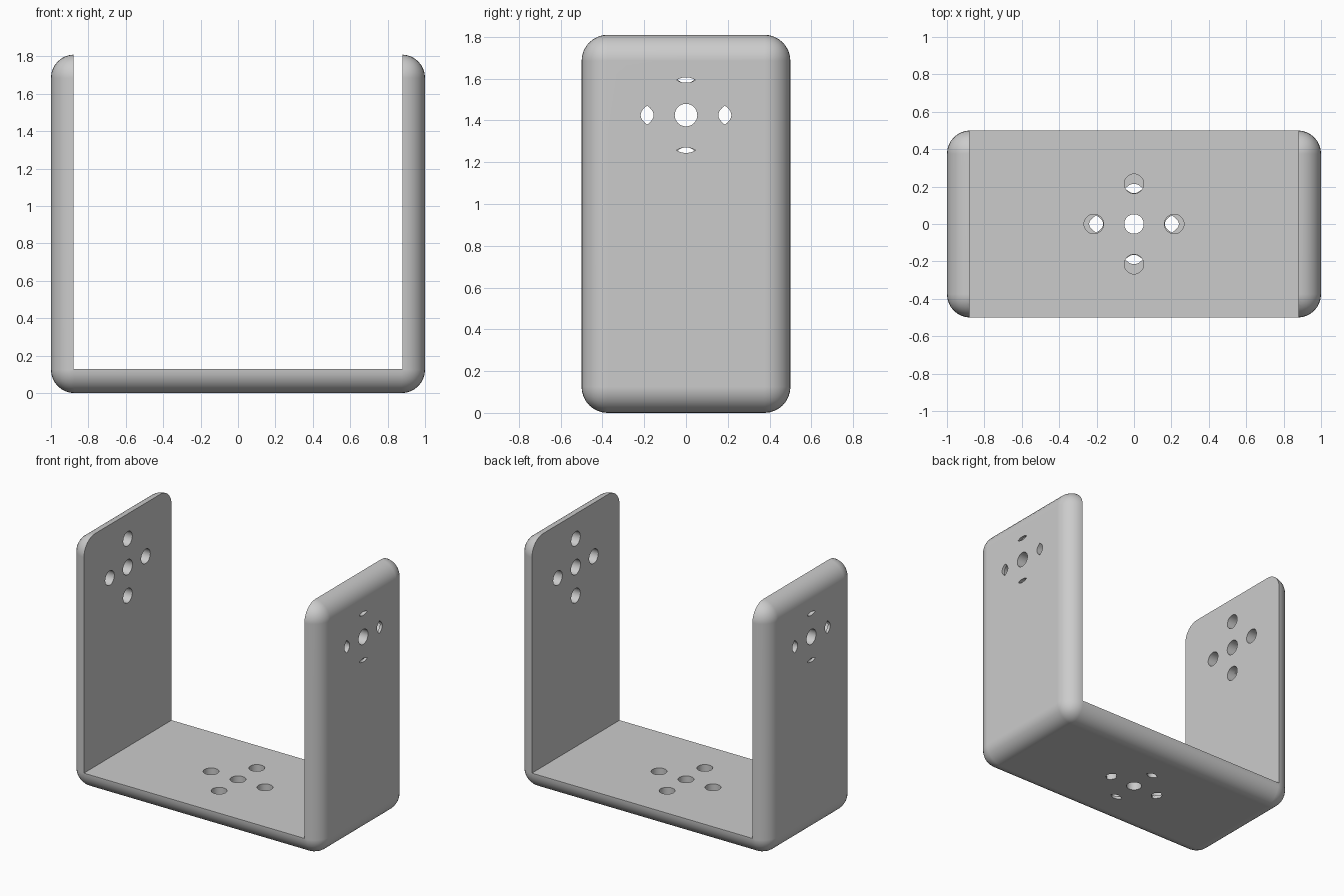
import bpy
import bmesh
from math import cos, sin, pi, radians
from mathutils import Matrix, Vector

if "Cube" in bpy.data.objects:
    bpy.data.objects.remove(bpy.data.objects["Cube"])

HEIGHT, WALL, FLOOR, ROUND = 1.81, 0.12, 0.13, 0.125
SKIN = 0.02  # thin outer layer left behind each screw pocket

grey = bpy.data.materials.new("light grey")
grey.use_nodes = True
colour = (0.6, 0.6, 0.6, 1)
grey.diffuse_color = colour
grey.node_tree.nodes["Principled BSDF"].inputs["Base Color"].default_value = colour


def make_object(name, bm):
    bmesh.ops.recalc_face_normals(bm, faces=bm.faces)
    mesh = bpy.data.meshes.new(name)
    bm.to_mesh(mesh)
    bm.free()
    obj = bpy.data.objects.new(name, mesh)
    bpy.context.scene.collection.objects.link(obj)
    return obj


def box(name, size, centre):
    bm = bmesh.new()
    bmesh.ops.create_cube(bm, size=1)
    bmesh.ops.scale(bm, vec=size, verts=bm.verts)
    bmesh.ops.translate(bm, vec=centre, verts=bm.verts)
    return make_object(name, bm)


def circle(u, v, radius, count=32):
    return [(u + radius * cos(2 * pi * i / count), v + radius * sin(2 * pi * i / count))
            for i in range(count)]


def lens(near, far, half, direction, count=10):
    """Pointed oval lying across the given direction from the pattern centre."""
    mid, bulge = (near + far) / 2, (far - near) / 2
    steps = [-1 + 2 * i / count for i in range(count + 1)]
    outline = [(mid + bulge * (1 - t * t), half * t) for t in steps]
    outline += [(mid - bulge * (1 - t * t), half * t) for t in reversed(steps[1:-1])]
    du, dv = direction
    return [(a * du - b * dv, a * dv + b * du) for a, b in outline]


def prism(bm, outline, frame, low, high):
    bottom = [bm.verts.new(frame @ Vector((u, v, low))) for u, v in outline]
    top = [bm.verts.new(frame @ Vector((u, v, high))) for u, v in outline]
    bm.faces.new(bottom)
    bm.faces.new(top)
    for i in range(len(outline)):
        j = (i + 1) % len(outline)
        bm.faces.new((bottom[i], bottom[j], top[j], top[i]))


def face_frame(u, v, w, origin):
    """Local axes of a plate: w points out of the bracket."""
    return Matrix.Translation(origin) @ Matrix((u, v, w)).transposed().to_4x4()


# Plates: frame, pocket distance, hole radius, near edge, far edge along u and v
X, Y, Z = Vector((1, 0, 0)), Vector((0, 1, 0)), Vector((0, 0, 1))
plates = [(face_frame(X, Y, -Z, (0, 0, 0)), 0.215, 0.052, 0.165, 0.24, 0.215)]
for side in (-1, 1):
    plates.append((face_frame(Y, Z, side * X, (side, 0, 1.425)),
                   0.205, 0.054, 0.155, 0.217, 0.181))

# Hole cutters: round pockets from inside, narrow openings through the skin
pockets, openings = bmesh.new(), bmesh.new()
for frame, distance, radius, near, far_u, far_v in plates:
    prism(openings, circle(0, 0, radius), frame, -0.2, 0.1)
    for du, dv in ((1, 0), (-1, 0), (0, 1), (0, -1)):
        prism(pockets, circle(du * distance, dv * distance, 0.052), frame, -0.2, -SKIN)
        far = far_u if du else far_v
        prism(openings, lens(near, far, 0.046, (du, dv)), frame, -0.07, 0.1)

# Bracket: rounded block, hollowed to a U, then drilled
bracket = box("bracket", (2, 1, HEIGHT), (0, 0, HEIGHT / 2))
bracket.data.materials.append(grey)
bevel = bracket.modifiers.new("rounded edges", "BEVEL")
bevel.width, bevel.segments = ROUND, 8

cutters = [
    box("cavity_cutter", (2 - 2 * WALL, 2, 4), (0, 0, FLOOR + 2)),
    make_object("pocket_cutter", pockets),
    make_object("opening_cutter", openings),
]
for cutter in cutters:
    cutter.hide_render = True
    cut = bracket.modifiers.new(cutter.name, "BOOLEAN")
    cut.operation, cut.solver, cut.object = "DIFFERENCE", "EXACT", cutter

# Bake the cuts and drop the cutters
bpy.context.view_layer.update()
depsgraph = bpy.context.evaluated_depsgraph_get()
baked = bpy.data.meshes.new_from_object(bracket.evaluated_get(depsgraph))
bracket.modifiers.clear()
bracket.data = baked
baked.name = "bracket"
baked.materials.clear()
baked.materials.append(grey)
for polygon in baked.polygons:
    polygon.material_index = 0
for cutter in cutters:
    bpy.data.objects.remove(cutter)

# Smooth rounded edges, crisp inner edges and holes
bpy.ops.object.select_all(action="DESELECT")
bracket.select_set(True)
bpy.context.view_layer.objects.active = bracket
bpy.ops.object.shade_smooth_by_angle(angle=radians(30))
weighted = bracket.modifiers.new("flat plates", "WEIGHTED_NORMAL")
weighted.keep_sharp = True
